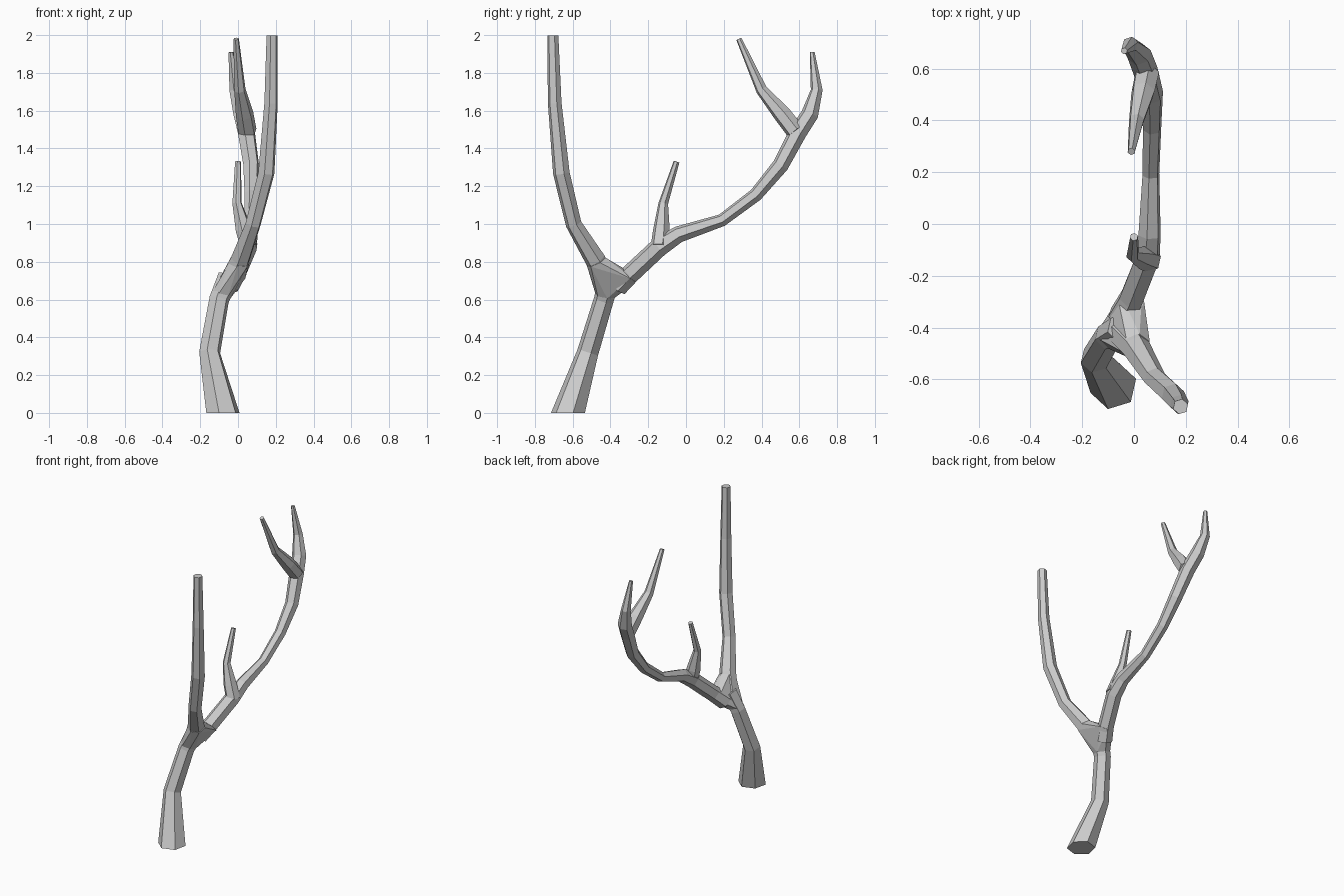
import bpy, bmesh, math
from mathutils import Vector

if "Cube" in bpy.data.objects:
    bpy.data.objects.remove(bpy.data.objects["Cube"])

SIDES = 6


def ring(p, d, r, turn=0.3):
    """Six points around p, square to direction d."""
    d = d.normalized()
    u = (Vector((1, 0, 0)) - d * d.x).normalized()
    v = d.cross(u)
    return [p + r * (math.cos(a) * u + math.sin(a) * v)
            for a in (turn + i * math.tau / SIDES for i in range(SIDES))]


def finish(name, bm):
    bmesh.ops.recalc_face_normals(bm, faces=bm.faces)
    me = bpy.data.meshes.new(name)
    bm.to_mesh(me)
    bm.free()
    ob = bpy.data.objects.new(name, me)
    bpy.context.collection.objects.link(ob)
    return ob


def limb(name, path, flat_start=False):
    """Faceted tapering tube through (x, y, z, radius) stations."""
    pts = [Vector(p[:3]) for p in path]
    bm = bmesh.new()
    rings = []
    for i, p in enumerate(pts):
        a, b = pts[max(i - 1, 0)], pts[min(i + 1, len(pts) - 1)]
        d = (p - a).normalized() + (b - p).normalized()
        if flat_start and i == 0:
            d = Vector((0, 0, 1))
        rings.append([bm.verts.new(c) for c in ring(p, d, path[i][3])])
    for lo, hi in zip(rings, rings[1:]):
        for k in range(SIDES):
            n = (k + 1) % SIDES
            bm.faces.new((lo[k], lo[n], hi[n], hi[k]))
    bm.faces.new(rings[0])
    bm.faces.new(rings[-1])
    return finish(name, bm)


def crotch(name, stations):
    """Convex web filling a fork: (point, direction, radius) per limb."""
    bm = bmesh.new()
    for p, d, r in stations:
        for c in ring(Vector(p), Vector(d), r):
            bm.verts.new(c)
    res = bmesh.ops.convex_hull(bm, input=bm.verts)
    junk = [g for g in res["geom_interior"] if isinstance(g, bmesh.types.BMVert)]
    bmesh.ops.delete(bm, geom=junk, context='VERTS')
    return finish(name, bm)


# Trunk
limb("trunk", [(-.08, -.625, 0, .092), (-.15, -.52, .32, .058),
               (-.10, -.435, .60, .054), (-.05, -.405, .72, .058)], True)

# Main fork web
crotch("main_fork", [((-.09, -.43, .62), (.25, .2, 1), .053),
                     ((.01, -.475, .80), (.3, -.5, 1), .055),
                     ((-.01, -.30, .73), (.3, 1, 1), .052)])

# Tall front branch
limb("front_branch", [(-.05, -.42, .70, .055), (.01, -.48, .81, .055),
                      (.08, -.595, 1.0, .043), (.15, -.66, 1.27, .045),
                      (.175, -.695, 1.64, .037), (.18, -.705, 1.998, .030)])

# Long rear branch with its upright tip
limb("rear_branch", [(-.05, -.36, .67, .055), (-.01, -.29, .74, .052),
                     (.05, -.14, .88, .052), (.06, -.04, .945, .045),
                     (.065, .19, 1.02, .034), (.07, .37, 1.155, .037),
                     (.07, .50, 1.31, .044), (.045, .59, 1.48, .048),
                     (.02, .655, 1.58, .047), (-.015, .692, 1.71, .032),
                     (-.038, .668, 1.91, .013)])

# Tine leaning forward from the rear branch
limb("forward_tine", [(.05, .58, 1.49, .050), (.035, .51, 1.58, .048),
                      (.01, .40, 1.71, .031), (-.01, .28, 1.98, .015)])

# Short middle tine
limb("middle_tine", [(.06, -.14, .88, .048), (.03, -.13, .97, .045),
                     (-.005, -.12, 1.11, .026), (0, -.05, 1.33, .016)])
